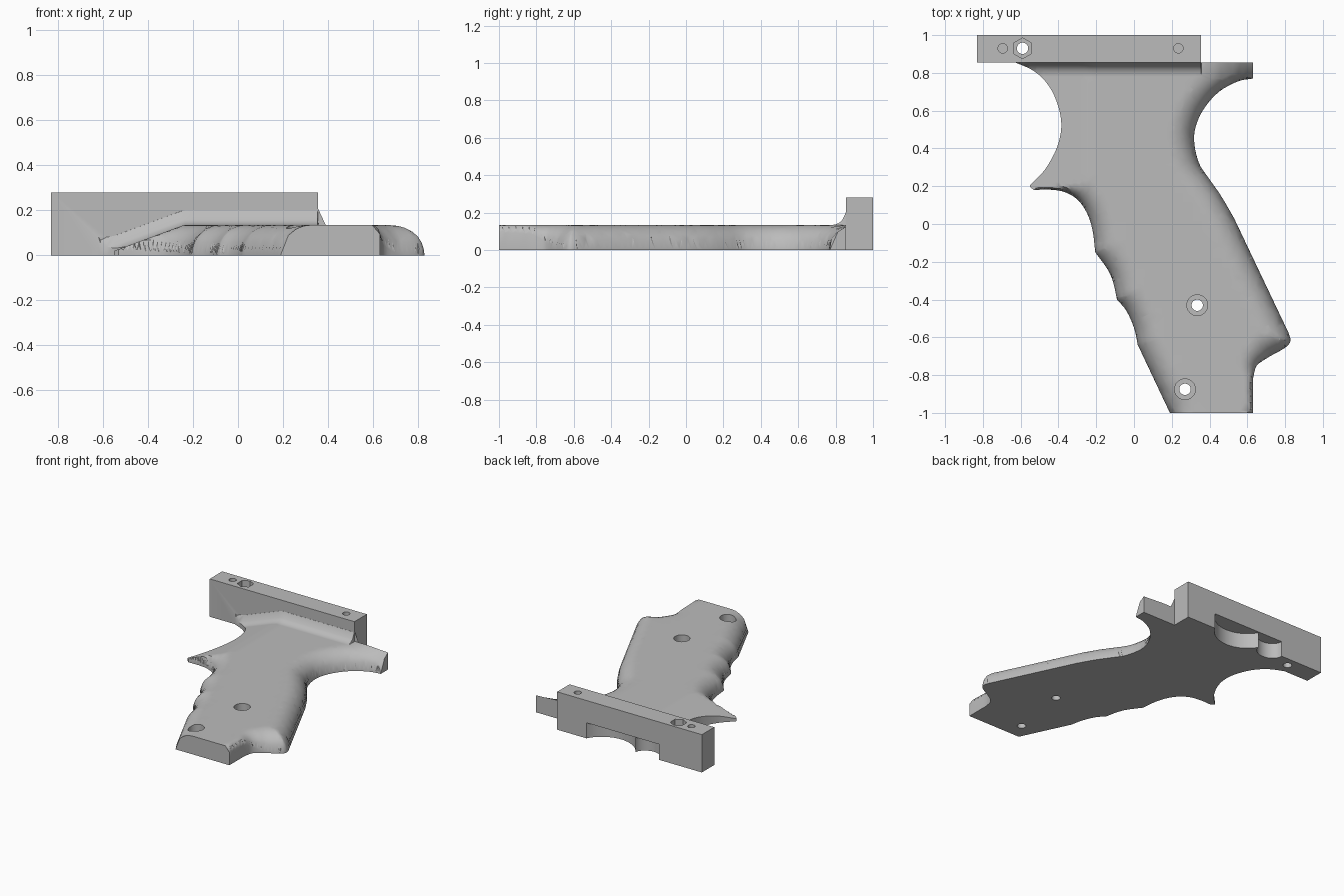
import bpy, bmesh, math
from mathutils import Vector
from mathutils.geometry import delaunay_2d_cdt, intersect_point_line

if "Cube" in bpy.data.objects:
    bpy.data.objects.remove(bpy.data.objects["Cube"])

THICK = 0.135      # grip thickness
FILLET = 0.075     # cove between grip and rail
RAIL_Y = 0.855     # front face of the rail

grey = bpy.data.materials.new("plain grey")
grey.use_nodes = True
grey.diffuse_color = (0.5, 0.5, 0.5, 1)
grey.node_tree.nodes["Principled BSDF"].inputs["Base Color"].default_value = (0.5, 0.5, 0.5, 1)


def make_object(name, bm):
    bmesh.ops.recalc_face_normals(bm, faces=bm.faces)
    mesh = bpy.data.meshes.new(name)
    bm.to_mesh(mesh)
    bm.free()
    mesh.materials.append(grey)
    ob = bpy.data.objects.new(name, mesh)
    bpy.context.collection.objects.link(ob)
    return ob


def box(name, lo, hi):
    bm = bmesh.new()
    bmesh.ops.create_cube(bm, size=1)
    for v in bm.verts:
        v.co = [(a + b) / 2 + c * (b - a) for a, b, c in zip(lo, hi, v.co)]
    return make_object(name, bm)


def cylinder(name, x, y, r, z0, z1, sides=32, squash=1.0):
    bm = bmesh.new()
    bmesh.ops.create_cone(bm, cap_ends=True, segments=sides, radius1=r, radius2=r, depth=z1 - z0)
    for v in bm.verts:
        v.co = (x + v.co.x, y + v.co.y * squash, (z0 + z1) / 2 + v.co.z)
    return make_object(name, bm)


def combine(target, other, operation):
    mod = target.modifiers.new(operation.lower(), "BOOLEAN")
    mod.operation, mod.object, mod.solver = operation, other, "EXACT"
    bpy.context.view_layer.objects.active = target
    bpy.ops.object.modifier_apply(modifier=mod.name)
    bpy.data.objects.remove(other)


def curve(points, steps=4):
    """Catmull-Rom samples through the points, without the last one."""
    p = [Vector(q) for q in points]
    p = [2 * p[0] - p[1]] + p + [2 * p[-1] - p[-2]]
    out = []
    for a, b, c, d in zip(p, p[1:], p[2:], p[3:]):
        for i in range(steps):
            t = i / steps
            out.append(0.5 * (2 * b + (c - a) * t + (2 * a - 5 * b + 4 * c - d) * t * t
                              + (3 * b - a - 3 * c + d) * t ** 3))
    return out


# Outline strokes: points, edge rounding at the start and at the end
R = THICK
strokes = [
    ([(.19, -1), (.02, -.64)], R, R),                                         # front strap
    ([(.02, -.64), (0, -.55), (-.04, -.46), (-.09, -.40)], R, R),             # finger grooves
    ([(-.09, -.40), (-.11, -.31), (-.14, -.24), (-.205, -.15)], R, R),
    ([(-.205, -.15), (-.22, -.03), (-.25, .06), (-.30, .13), (-.37, .17), (-.45, .182), (-.53, .18)], R, .11),
    ([(-.53, .18), (-.552, .2), (-.54, .215)], .02, 0),                       # spur tip
    ([(-.54, .215), (-.47, .29), (-.41, .40), (-.385, .51), (-.40, .62),
      (-.45, .73), (-.53, .81), (-.64, .86)], 0, 0),                          # front hollow
    ([(-.64, .86), (-.64, .87)], 0, 0),
    ([(-.64, .87), (.355, .87)], 0, 0),                                       # under the rail
    ([(.355, .87), (.355, RAIL_Y)], 0, 0),
    ([(.355, RAIL_Y), (.63, RAIL_Y)], 0, 0),                                  # tang
    ([(.63, RAIL_Y), (.63, .77)], 0, 0),
    ([(.63, .77), (.55, .755), (.45, .70), (.37, .61), (.325, .51), (.32, .42),
      (.345, .32), (.39, .25), (.46, .15), (.53, .03)], R, R),                # web hollow
    ([(.53, .03), (.82, -.58)], R, R),                                        # back strap
    ([(.82, -.58), (.828, -.62), (.80, -.655), (.72, -.70)], R, R),           # heel
    ([(.72, -.70), (.65, -.75), (.63, -.82)], R, .05),
    ([(.63, -.82), (.63, -1)], .05, .04),
    ([(.63, -1), (.19, -1)], 0, 0),                                           # flat butt
]
loop, segments = [], []
for pts, r0, r1 in strokes:
    straight = len(pts) == 2
    steps = max(1, round((Vector(pts[0]) - Vector(pts[1])).length / 0.035)) if straight else 4
    samples = curve(pts, steps)
    ends = samples + [Vector(pts[-1])]
    n = len(samples)
    for i in range(n):
        segments.append((ends[i], ends[i + 1], r0 + (r1 - r0) * i / n, r0 + (r1 - r0) * (i + 1) / n))
    loop += samples


def edge_distance(p, a, b):
    t = intersect_point_line(p.to_3d(), a.to_3d(), b.to_3d())[1]
    t = min(1, max(0, t))
    return (p - a.lerp(b, t)).length, t


def height(p):
    """Top surface: rounded edges, sloping front wing and cove up to the rail."""
    z = min(THICK, max(0.014, THICK + 0.37 * (p.x + 0.24)))
    for a, b, r0, r1 in segments:
        if max(r0, r1) == 0:
            continue
        d, t = edge_distance(p, a, b)
        r = r0 + (r1 - r0) * t
        if d < r:
            z = min(z, THICK - r + math.sqrt(max(0, r * r - (r - d) ** 2)))
    if p.x < 0.3555 and p.y > RAIL_Y - FILLET:
        q = min(p.y - RAIL_Y + FILLET, FILLET)
        z += FILLET - math.sqrt(FILLET ** 2 - q * q)
    return max(z, 0.003)


# Sample points: rings parallel to the outline, a grid, and rows along the cove
cloud = list(loop)
for k in range(1, 8):
    for a, b, r0, r1 in segments:
        r = max(r0, r1)
        if r == 0:
            continue
        d = r * (1 - math.cos(k / 7 * math.pi / 2))
        side = (b - a).normalized()
        p = a.lerp(b, 0.5) + Vector((side.y, -side.x)) * d
        if all(edge_distance(p, s[0], s[1])[0] > d * 0.97 for s in segments):
            cloud.append(p)
for i in range(-14, 18):
    for j in range(-20, 16):
        cloud.append(Vector((i * 0.05 + 0.01, j * 0.05 + 0.013)))
for k in range(7):
    y = RAIL_Y - FILLET * math.cos(k / 6 * math.pi / 2) - 0.0005
    cloud += [Vector((-0.62 + i * 0.035, y)) for i in range(28)]
    cloud += [Vector((x, y)) for x in (0.354, 0.357)]
cloud += [Vector((-0.24, -0.05 + i * 0.04)) for i in range(21)]

# Grip half: triangulated outline with a shaped top and flat back
n = len(loop)
verts, _, faces, *_ = delaunay_2d_cdt(cloud, [(i, (i + 1) % n) for i in range(n)], [], 1, 1e-5)
bm = bmesh.new()
top, back = {}, {}
for i in {i for f in faces for i in f}:
    p = verts[i]
    top[i] = bm.verts.new((p.x, p.y, height(p)))
    back[i] = bm.verts.new((p.x, p.y, 0))
directed = {(f[k], f[(k + 1) % len(f)]) for f in faces for k in range(len(f))}
for f in faces:
    bm.faces.new([top[i] for i in f])
    bm.faces.new([back[i] for i in reversed(f)])
for i, j in directed:
    if (j, i) not in directed:
        bm.faces.new((top[j], top[i], back[i], back[j]))
grip = make_object("grip_half", bm)

# Mounting rail
rail = box("rail", (-0.83, RAIL_Y, 0), (0.355, 1, 0.28))
combine(grip, rail, "UNION")

# Recesses in the back of the rail
for x, y, r, squash in ((-0.085, 1.107, 0.227, 1), (-0.38, 1, 0.1, 0.85)):
    combine(grip, cylinder("recess_cutter", x, y, r, -0.1, 0.115, 48, squash), "DIFFERENCE")

# Rail holes: two blind pin holes and a bolt hole with a hexagonal pocket
for x in (-0.695, 0.235):
    combine(grip, cylinder("pin_cutter", x, 0.93, 0.025, 0.13, 0.4), "DIFFERENCE")
combine(grip, cylinder("bolt_cutter", -0.59, 0.93, 0.03, -0.1, 0.4), "DIFFERENCE")
combine(grip, cylinder("nut_cutter", -0.59, 0.93, 0.055, 0.2, 0.4, 6), "DIFFERENCE")

# Counterbored screw holes in the grip
for x, y in ((0.335, -0.43), (0.27, -0.875)):
    combine(grip, cylinder("screw_cutter", x, y, 0.03, -0.1, 0.3), "DIFFERENCE")
    combine(grip, cylinder("head_cutter", x, y, 0.055, 0.075, 0.3), "DIFFERENCE")

bpy.ops.object.select_all(action="DESELECT")
grip.select_set(True)
bpy.context.view_layer.objects.active = grip
bpy.ops.object.shade_smooth_by_angle(angle=math.radians(32))
